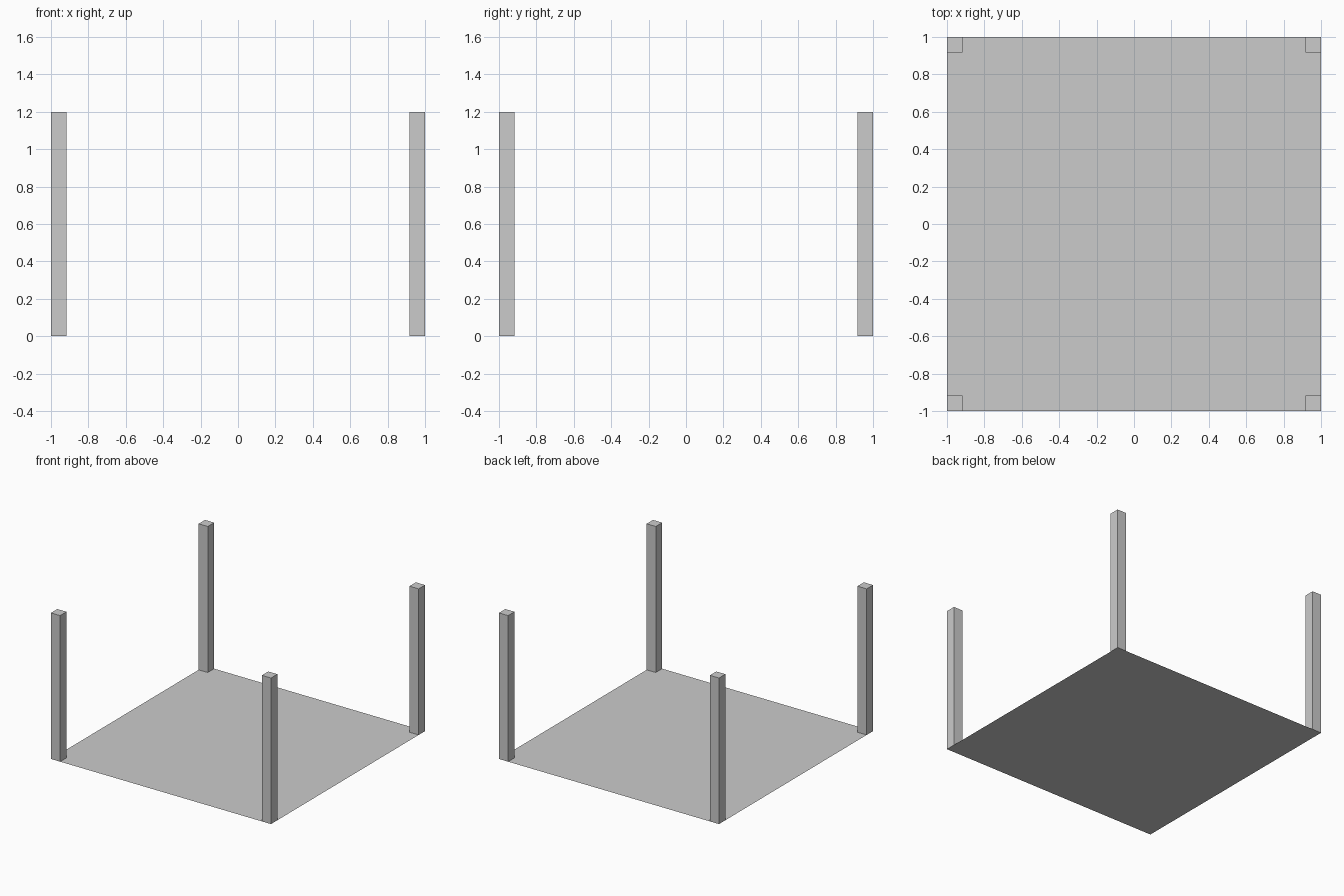
import bpy

if "Cube" in bpy.data.objects:
    bpy.data.objects.remove(bpy.data.objects["Cube"])

HALF = 1.0      # half the floor side
POST = 0.083    # post thickness
HEIGHT = 1.2    # post height

# Thin floor sheet
bpy.ops.mesh.primitive_plane_add(size=2 * HALF, location=(0, 0, 0))
bpy.context.object.name = "floor_sheet"


def add_post(name, sx, sy):
    """Square post standing flush in one corner."""
    c = HALF - POST / 2
    bpy.ops.mesh.primitive_cube_add(size=1, location=(sx * c, sy * c, HEIGHT / 2))
    post = bpy.context.object
    post.name = name
    post.scale = (POST, POST, HEIGHT)
    bpy.ops.object.transform_apply(location=False, rotation=False, scale=True)


# Four corner posts
for sy, depth in ((-1, "front"), (1, "back")):
    for sx, side in ((-1, "left"), (1, "right")):
        add_post(f"{depth}_{side}_post", sx, sy)
